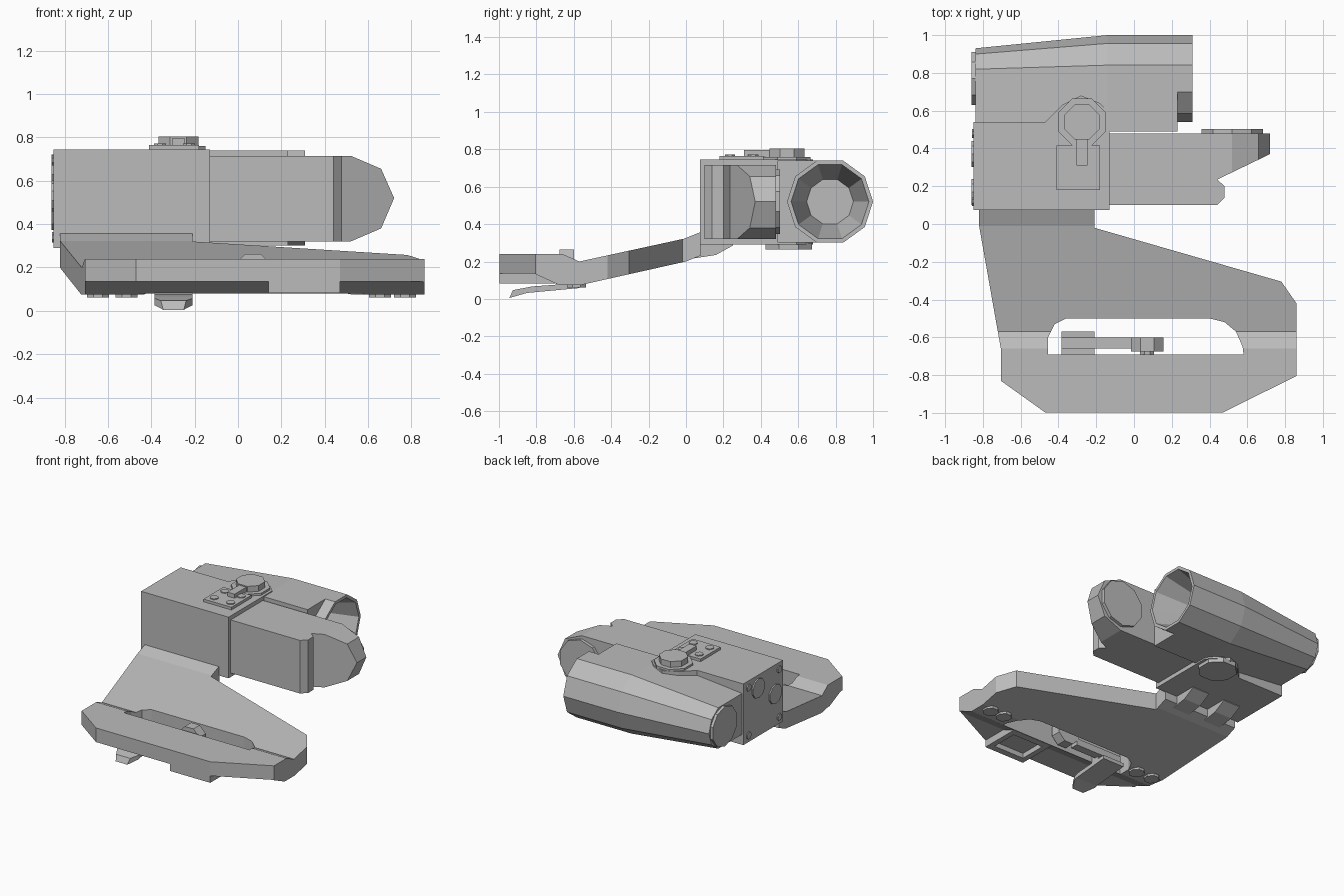
import bpy, bmesh
from math import pi, cos, sin, radians
from mathutils import Vector

if "Cube" in bpy.data.objects:
    bpy.data.objects.remove(bpy.data.objects["Cube"])

grey = bpy.data.materials.new("plain grey")
grey.use_nodes = True
grey.diffuse_color = (0.5, 0.5, 0.5, 1)
grey.node_tree.nodes["Principled BSDF"].inputs["Base Color"].default_value = (0.5, 0.5, 0.5, 1)


def loft(name, rings):
    """Solid skinned through rings of matching points, capped at both ends."""
    bm = bmesh.new()
    loops = [[bm.verts.new(p) for p in ring] for ring in rings]
    n = len(loops[0])
    for a, b in zip(loops, loops[1:]):
        for i in range(n):
            j = (i + 1) % n
            bm.faces.new((a[i], a[j], b[j], b[i]))
    bm.faces.new(loops[0][::-1])
    bm.faces.new(loops[-1])
    bmesh.ops.recalc_face_normals(bm, faces=bm.faces)
    mesh = bpy.data.meshes.new(name)
    bm.to_mesh(mesh)
    bm.free()
    mesh.materials.append(grey)
    ob = bpy.data.objects.new(name, mesh)
    bpy.context.collection.objects.link(ob)
    return ob


def place(axis, p, d):
    a, b = p
    return {"x": (d, a, b), "y": (a, d, b), "z": (a, b, d)}[axis]


def prism(name, pts, axis, lo, hi):
    return loft(name, [[place(axis, p, d) for p in pts] for d in (lo, hi)])


def box(name, x0, x1, y0, y1, z0, z1):
    return prism(name, [(x0, y0), (x1, y0), (x1, y1), (x0, y1)], "z", z0, z1)


def ngon(a, b, r, n, turn=0.0):
    return [(a + r * cos(2 * pi * i / n + turn), b + r * sin(2 * pi * i / n + turn))
            for i in range(n)]


def disc(name, axis, a, b, r, lo, hi, n=8):
    return prism(name, ngon(a, b, r, n, pi / n), axis, lo, hi)


def carve(ob, tool, operation):
    """Boolean with a tool solid that is then discarded."""
    mod = ob.modifiers.new("carve", "BOOLEAN")
    mod.operation = operation
    mod.solver = "EXACT"
    mod.object = tool
    bpy.context.view_layer.objects.active = ob
    bpy.ops.object.modifier_apply(modifier=mod.name)
    bpy.data.objects.remove(tool)
    return ob


# Main body with a rounded lobe around the pivot
prism("main_body", [(-.85, .075), (-.13, .075), (-.13, .59), (-.18, .64), (-.28, .68),
                    (-.38, .63), (-.47, .54), (-.85, .54)], "z", .29, .745)

# Side arm: plan outline trimmed by a pointed side profile
arm = prism("side_arm", [(-.14, .1), (.44, .1), (.48, .14), (.48, .2), (.44, .235),
                         (.72, .37), (.72, .48), (-.14, .48)], "z", .2, .8)
nose = prism("nose_cut", [(-.2, .32), (.52, .32), (.66, .38), (.72, .52), (.66, .655),
                          (.52, .715), (-.2, .715)], "y", 0, .6)
carve(arm, nose, "INTERSECT")
disc("arm_cap", "y", .52, .52, .172, .47, .503, 10)

# Tapered tube housing, flat on the side that meets the body
CY, CZ = .77, .52


def housing_ring(x, r):
    pts = [(CY + r * cos(radians(a)), CZ + r * sin(radians(a))) for a in range(-72, 73, 36)]
    pts += [(.49, pts[-1][1]), (.49, pts[0][1])]
    return [(x, y, z) for y, z in pts]


def tube_ring(x, r):
    return [(x, y, z) for y, z in ngon(CY, CZ, r, 10)]


housing = loft("tube_housing", [housing_ring(-.84, .16), housing_ring(-.14, .23),
                                housing_ring(.23, .23)])
rim = prism("tube_rim", ngon(CY, CZ, .23, 10), "x", .23, .31)
for part in (housing, rim):
    hollow = loft("hollow_cut", [tube_ring(.04, .125), tube_ring(.31, .208),
                                 tube_ring(.35, .208)])
    carve(part, hollow, "DIFFERENCE")
disc("tube_end_cap", "x", CY, CZ, .148, -.86, -.83, 10)

# End plate fittings
disc("upper_socket", "x", .37, .65, .072, -.86, -.84, 10)
disc("lower_socket", "x", .17, .53, .072, -.86, -.84, 10)
for y in (.12, .48):
    for z in (.34, .695):
        disc("end_screw", "x", y, z, .026, -.858, -.84)

# Pivot latch on top
box("latch_plate", -.41, -.18, .18, .415, .74, .765)
for x in (-.36, -.225):
    for y in (.235, .36):
        disc("latch_screw", "z", x, y, .03, .76, .772)
disc("pivot_base", "z", -.275, .54, .135, .74, .76)
disc("pivot_cap", "z", -.275, .54, .1, .75, .803)
box("latch_stem", -.305, -.245, .31, .48, .76, .795)

# Pivot boss underneath
disc("lower_pivot", "z", -.275, .55, .135, .265, .3)

# Sloping platform: side profile trimmed by its plan outline, then slotted
platform = prism("platform", [(-1, .135), (-.81, .135), (-.68, .075), (-.56, .075), (0, .2),
                              (.085, .235), (.085, .36), (-.01, .322), (-.57, .2),
                              (-.66, .24), (-1, .24)], "x", -1, 1)
outline = prism("outline_cut", [(-.82, .08), (-.82, -.01), (-.705, -.66), (-.705, -.83),
                                (-.47, -.998), (.47, -.998), (.86, -.805), (.86, -.42),
                                (.78, -.305), (-.21, -.02), (-.21, .08)], "z", -.2, .6)
carve(platform, outline, "INTERSECT")
slot = prism("slot_cut", [(-.455, -.69), (.58, -.69), (.575, -.65), (.54, -.57), (.48, -.52),
                          (.4, -.5), (-.36, -.5), (-.42, -.53), (-.455, -.6)], "z", -.2, .6)
carve(platform, slot, "DIFFERENCE")

# Hinge knuckles joining platform and body
for x in (-.72, -.45):
    prism("hinge_knuckle", [(.03, .215), (.16, .235), (.25, .285), (.25, .3), (.03, .32)],
          "x", x, x + .14)

# Open frame below the front bar
frame = box("lower_frame", .14, .47, -.998, -.7, .083, .14)
carve(frame, box("frame_cut", .18, .43, -.95, -.75, .0, .12), "DIFFERENCE")

# Foot studs
for x in (-.645, -.515, .655, .77):
    disc("foot_stud", "z", x, -.585, .055, .062, .11)

# Crank in the slot and lever below the bar
box("crank_bar", -.385, .0, -.66, -.6, .1, .15)
box("crank_block", -.385, -.21, -.695, -.63, .07, .13)
disc("crank_knob", "y", .07, .178, .092, -.675, -.6)
disc("knob_pin", "y", .07, .178, .04, -.7, -.66)
lever = prism("lever", [(-.945, .005), (-.85, .032), (-.57, .058), (-.57, .085),
                        (-.82, .067), (-.925, .047)], "x", -.6, 0)
lever_plan = prism("lever_cut", [(-.385, -.55), (-.385, -.87), (-.345, -.945), (-.25, -.945),
                                 (-.21, -.87), (-.21, -.55)], "z", -.1, .3)
carve(lever, lever_plan, "INTERSECT")
